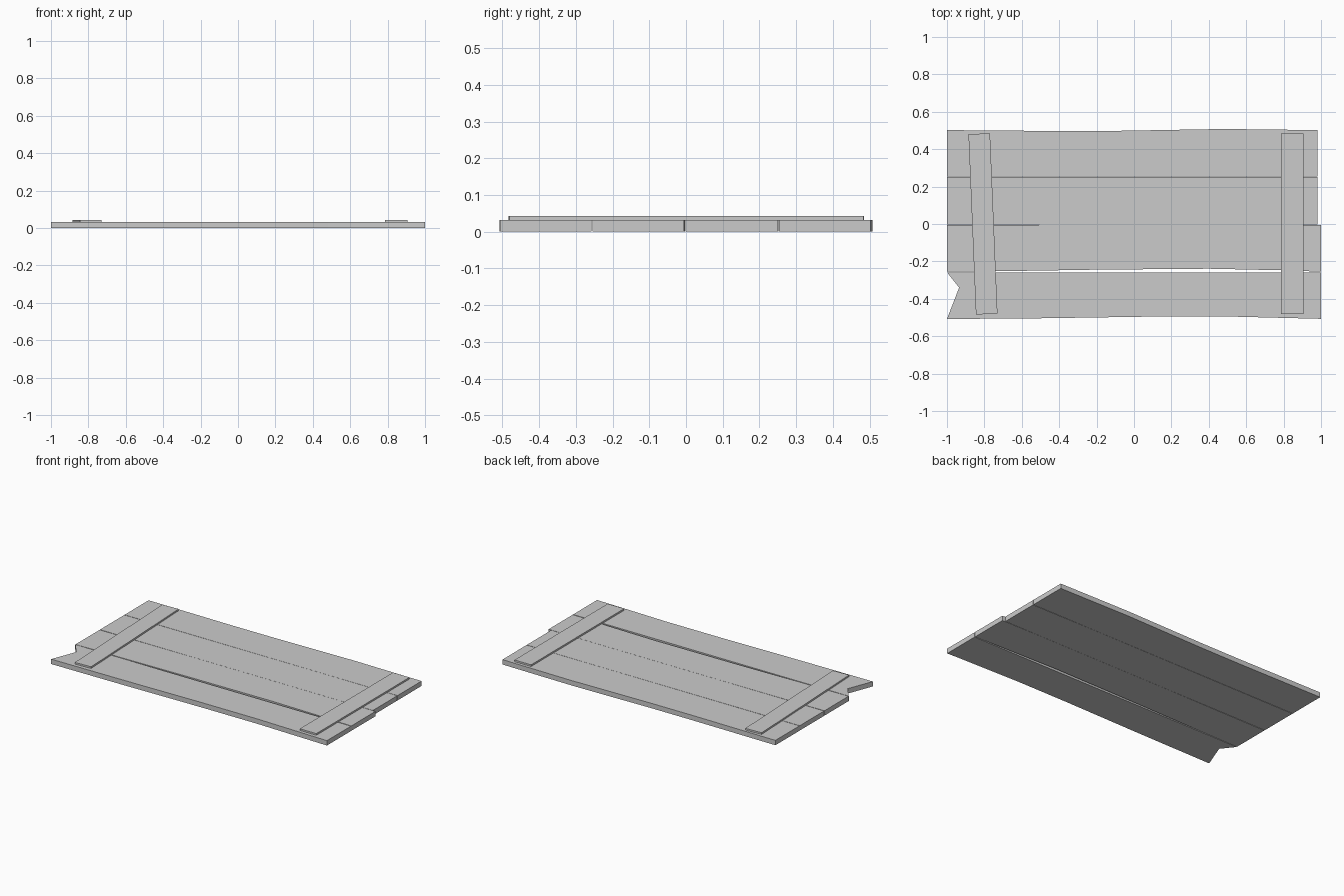
import bpy, bmesh

if "Cube" in bpy.data.objects:
    bpy.data.objects.remove(bpy.data.objects["Cube"])


def slab(name, outline, z0, z1):
    """Extrude a counter-clockwise plan outline into a flat board."""
    bm = bmesh.new()
    face = bm.faces.new([bm.verts.new((x, y, z0)) for x, y in outline])
    top = bmesh.ops.extrude_face_region(bm, geom=[face])
    verts = [v for v in top["geom"] if isinstance(v, bmesh.types.BMVert)]
    bmesh.ops.translate(bm, vec=(0, 0, z1 - z0), verts=verts)
    bmesh.ops.recalc_face_normals(bm, faces=bm.faces)
    mesh = bpy.data.meshes.new(name)
    bm.to_mesh(mesh)
    bm.free()
    obj = bpy.data.objects.new(name, mesh)
    bpy.context.collection.objects.link(obj)
    return obj


THICK = 0.032

# Four long planks with slightly uneven edges
planks = {
    "plank_back": [(-1, 0.253), (0.98, 0.253), (0.98, 0.502), (0.48, 0.508),
                   (-0.1, 0.498), (-0.4, 0.497), (-1, 0.502)],
    "plank_mid_back": [(-1, -0.002), (0.98, -0.002), (0.98, 0.25),
                       (0.47, 0.252), (-1, 0.25)],
    "plank_mid_front": [(-1, -0.255), (-0.7, -0.252), (-0.2, -0.244),
                        (0.4, -0.239), (0.78, -0.247), (1, -0.255),
                        (1, -0.005), (0.73, -0.003), (-0.26, -0.003),
                        (-1, -0.006)],
    # Front plank has a broken, notched left end
    "plank_front": [(-1, -0.508), (-0.5, -0.504), (0.1, -0.495),
                    (0.48, -0.494), (1, -0.507), (1, -0.258),
                    (-1, -0.258), (-0.935, -0.34)],
}
for name, outline in planks.items():
    slab(name, outline, 0, THICK)

# Two cross battens, the left one nailed on askew
slab("batten_left", [(-0.845, -0.484), (-0.73, -0.479),
                     (-0.77, 0.485), (-0.885, 0.48)], THICK - 0.002, 0.043)
slab("batten_right", [(0.785, -0.481), (0.905, -0.481),
                      (0.905, 0.484), (0.785, 0.484)], THICK - 0.002, 0.043)
